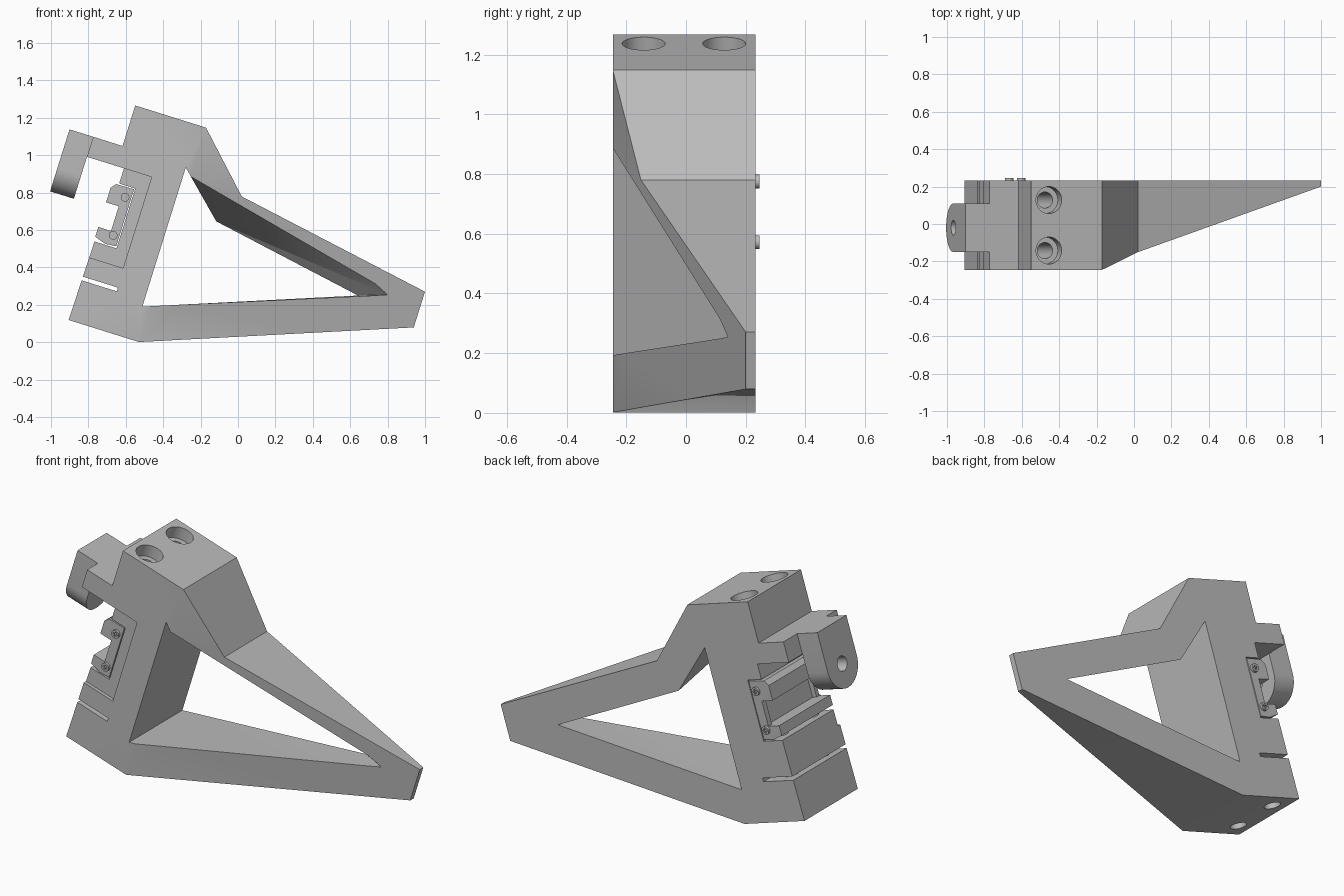
import bpy, bmesh, math
from mathutils import Matrix, Vector

if "Cube" in bpy.data.objects:
    bpy.data.objects.remove(bpy.data.objects["Cube"], do_unlink=True)

grey = bpy.data.materials.new("matte grey")
grey.use_nodes = True
grey.diffuse_color = (0.5, 0.5, 0.5, 1)
grey.node_tree.nodes["Principled BSDF"].inputs["Base Color"].default_value = (0.5, 0.5, 0.5, 1)

# The bracket is built upright, then leaned over as a whole
LEAN = Matrix.Rotation(math.radians(17.4), 4, 'Y')
FRONT, BACK = -0.245, 0.232
TOP, BASE = 1.044, -0.157


def finish(name, bm):
    bmesh.ops.recalc_face_normals(bm, faces=bm.faces)
    mesh = bpy.data.meshes.new(name)
    bm.to_mesh(mesh)
    bm.free()
    mesh.materials.append(grey)
    ob = bpy.data.objects.new(name, mesh)
    bpy.context.collection.objects.link(ob)
    return ob


def prism(name, points, start, end, axis='Y'):
    """Extrude a profile along Y (points are x, z) or along X (points are y, z)."""
    bm = bmesh.new()
    place = (lambda a, b, t: (a, t, b)) if axis == 'Y' else (lambda a, b, t: (t, a, b))
    face = bm.faces.new([bm.verts.new(place(a, b, start)) for a, b in points])
    moved = bmesh.ops.extrude_face_region(bm, geom=[face])["geom"]
    verts = [v for v in moved if isinstance(v, bmesh.types.BMVert)]
    bmesh.ops.translate(bm, verts=verts, vec=place(0, 0, end - start))
    return finish(name, bm)


def box(name, x, y, z):
    return prism(name, [(x[0], z[0]), (x[1], z[0]), (x[1], z[1]), (x[0], z[1])], *y)


def hull(name, points):
    bm = bmesh.new()
    for p in points:
        bm.verts.new(p)
    bmesh.ops.convex_hull(bm, input=bm.verts)
    return finish(name, bm)


def rod(name, centre, radius, length, axis):
    bm = bmesh.new()
    turn = {'X': Matrix.Rotation(math.pi / 2, 4, 'Y'),
            'Y': Matrix.Rotation(math.pi / 2, 4, 'X'), 'Z': Matrix()}[axis]
    bmesh.ops.create_cone(bm, cap_ends=True, segments=40, radius1=radius, radius2=radius,
                          depth=length, matrix=Matrix.Translation(centre) @ turn)
    return finish(name, bm)


def carve(ob, cutters):
    for cutter in cutters:
        cutter.hide_render = True
        mod = ob.modifiers.new("cut", 'BOOLEAN')
        mod.operation, mod.solver, mod.object = 'DIFFERENCE', 'EXACT', cutter
        bpy.context.view_layer.update()
        ev = ob.evaluated_get(bpy.context.evaluated_depsgraph_get())
        mesh = bpy.data.meshes.new_from_object(ev)
        ob.modifiers.clear()
        ob.data = mesh
        bpy.data.objects.remove(cutter, do_unlink=True)
    return ob


# Frame: column, long triangular strut and upper arm in one profile
frame = prism("frame", [
    (-0.9, BASE), (-0.506, BASE), (0.873, 0.357), (0.873, 0.557), (-0.214, 0.75),
    (-0.506, TOP), (-0.903, TOP), (-0.903, 0.817), (-1.067, 0.817), (-1.067, 0.705),
    (-0.887, 0.705)], FRONT, BACK)

# Triangular opening, widened towards the front under the upper strut
heel, bend, tip = (-0.545, 0.029), (-0.303, 0.581), (0.536, 0.43)
opening = prism("opening", [heel, bend, tip][:1] + [tip, bend, (-0.546, 0.808)], -0.4, 0.4)
back_bend = Vector((bend[0], BACK + 0.001, bend[1]))
back_tip = Vector((tip[0], BACK + 0.001, tip[1]))
front_bend, front_tip = Vector((-0.503, FRONT, 0.77)), Vector((0.687, 0.14, 0.482))
flare = hull("flare", [
    back_bend, back_tip,
    front_bend + 0.1 * (front_bend - back_bend), front_tip + 0.5 * (front_tip - back_tip),
    (heel[0] + 0.003, -0.3, heel[1] + 0.002), (heel[0] + 0.003, BACK, heel[1] + 0.002)])

# Slanted front of the strut
slope = (0.2 - FRONT) / (0.873 + 0.506)
taper = hull("taper", [(x, y, z) for z in (-0.5, 1.5) for x, y in (
    (-0.816, FRONT - 0.31 * slope), (1.0, 0.2 + 0.127 * slope), (1.0, FRONT - 0.31 * slope))])

cutters = [taper, opening, flare,
           box("clamp_channel", (-1.0, -0.77), (-0.4, 0.4), (0.285, 0.62)),
           box("arm_notch", (-1.0, -0.86), (-0.4, 0.4), (0.6, 0.705)),
           box("slot", (-1.0, -0.70), (-0.4, 0.4), (0.066, 0.087)),
           box("front_recess", (-1.0, -0.705), (-0.4, FRONT + 0.02), (0.195, 0.705))]
for y in (-0.142, 0.128):
    cutters.append(rod("bolt_hole", (-0.804, y, 0.45), 0.043, 2, 'Z'))
    cutters.append(rod("counterbore", (-0.804, y, TOP), 0.072, 0.14, 'Z'))
carve(frame, cutters)

# Hanging tab with a rounded end and a cross hole
mid, radius, pivot = -0.02, 0.13, 0.6
arc = [(mid + radius * math.cos(a), pivot - radius * math.sin(a))
       for a in (math.pi * i / 24 for i in range(25))]
tab = prism("hanging_tab", [(mid - radius, 0.817), (mid + radius, 0.817)] + arc,
            -1.2, -1.067, 'X')
carve(tab, [rod("tab_hole", (-1.13, mid, pivot), 0.04, 0.4, 'X')])

# Clamp insert with two hooks and a deeper groove between its ends
clamp = prism("clamp_insert", [
    (-0.775, 0.295), (-0.835, 0.29), (-0.897, 0.31), (-0.897, 0.365), (-0.826, 0.365),
    (-0.826, 0.503), (-0.897, 0.503), (-0.897, 0.585), (-0.875, 0.612), (-0.775, 0.615)],
    FRONT + 0.02, BACK)
carve(clamp, [box("groove", (-1.0, -0.8), (-0.2, 0.2), (0.365, 0.503))])

# Screws with cross recesses on both ends of the clamp
screws = []
for side, y, out in (("front", FRONT + 0.02, -1), ("back", BACK, 1)):
    for level, z in (("lower", 0.346), ("upper", 0.559)):
        head = rod(f"{side}_{level}_screw", (-0.808, y, z), 0.023, 0.028, 'Y')
        end = sorted((y + out * 0.006, y + out * 0.03))
        carve(head, [box("cross", (-0.808 - a, -0.808 + a), end, (z - b, z + b))
                     for a, b in ((0.014, 0.004), (0.004, 0.014))])
        screws.append(head)

# Lean every part and keep sharp edges under smooth shading
parts = [frame, tab, clamp] + screws
for ob in parts:
    ob.data.transform(LEAN)
    bpy.ops.object.select_all(action='DESELECT')
    ob.select_set(True)
    bpy.context.view_layer.objects.active = ob
    bpy.ops.object.shade_smooth_by_angle(angle=math.radians(25))
